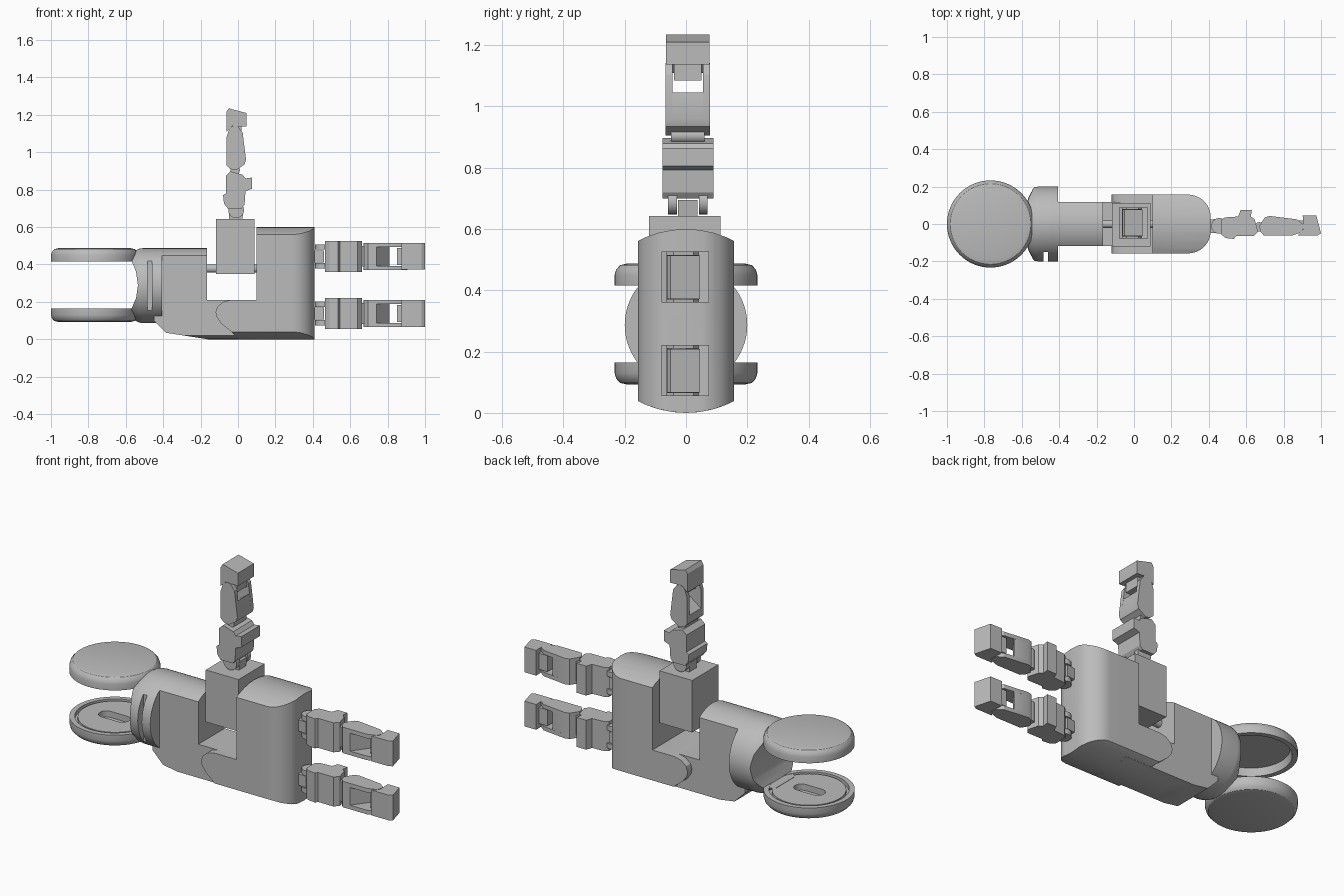
import bpy, bmesh, math
from mathutils import Matrix, Vector

cube = bpy.data.objects.get("Cube")
if cube:
    bpy.data.objects.remove(cube, do_unlink=True)

GREY = bpy.data.materials.new("light_grey")
GREY.use_nodes = True
GREY.diffuse_color = (0.5, 0.5, 0.5, 1)
GREY.node_tree.nodes["Principled BSDF"].inputs["Base Color"].default_value = (0.5, 0.5, 0.5, 1)
parts = []


def finish(name, bm):
    bmesh.ops.recalc_face_normals(bm, faces=bm.faces)
    mesh = bpy.data.meshes.new(name)
    bm.to_mesh(mesh)
    bm.free()
    mesh.materials.append(GREY)
    ob = bpy.data.objects.new(name, mesh)
    bpy.context.collection.objects.link(ob)
    parts.append(ob)
    return ob


# Extrude a 2D outline from lo to hi; order maps (u, v, depth) to xyz
def prism(name, pts, lo, hi, order="xzy"):
    bm = bmesh.new()
    axes = ["xyz".index(c) for c in order]
    verts = []
    for u, v in pts:
        co = Vector()
        for axis, value in zip(axes, (u, v, lo)):
            co[axis] = value
        verts.append(bm.verts.new(co))
    face = bm.faces.new(verts)
    top = bmesh.ops.extrude_face_region(bm, geom=[face])["geom"]
    step = Vector()
    step[axes[2]] = hi - lo
    bmesh.ops.translate(bm, vec=step, verts=[g for g in top if isinstance(g, bmesh.types.BMVert)])
    return finish(name, bm)


def box(name, x, y, z):
    return prism(name, [(x[0], z[0]), (x[1], z[0]), (x[1], z[1]), (x[0], z[1])], *y)


# Revolve a (radius, height) profile about z, then place it
def lathe(name, profile, matrix, steps=64):
    bm = bmesh.new()
    vs = [bm.verts.new((r, 0, h)) for r, h in profile]
    edges = [bm.edges.new(p) for p in zip(vs, vs[1:])]
    bmesh.ops.spin(bm, geom=vs + edges, cent=(0, 0, 0), axis=(0, 0, 1),
                   angle=math.tau, steps=steps, use_duplicate=False)
    bmesh.ops.remove_doubles(bm, verts=bm.verts, dist=1e-5)
    bmesh.ops.transform(bm, matrix=matrix, verts=bm.verts)
    return finish(name, bm)


# Apply a boolean and discard the tool
def combine(ob, tool, operation):
    mod = ob.modifiers.new("shape", "BOOLEAN")
    mod.operation, mod.object, mod.solver = operation, tool, "EXACT"
    deps = bpy.context.evaluated_depsgraph_get()
    mesh = bpy.data.meshes.new_from_object(ob.evaluated_get(deps))
    ob.modifiers.clear()
    ob.data = mesh
    parts.remove(tool)
    bpy.data.objects.remove(tool, do_unlink=True)


def arc(cx, cy, r, a, b, n=16):
    return [(cx + r * math.cos(math.radians(a + (b - a) * i / n)),
             cy + r * math.sin(math.radians(a + (b - a) * i / n))) for i in range(n + 1)]


# Palm: side outline trimmed by a domed section and a rounded plan
palm = prism("palm", [(0.1, 0.62), (0.41, 0.62), (0.41, -0.02), (0.03, -0.02), (-0.04, 0.045),
                      (-0.09, 0.085), (-0.115, 0.12), (-0.12, 0.145), (-0.11, 0.175),
                      (-0.08, 0.2), (-0.04, 0.21), (0.1, 0.21)], -0.157, 0.157)
combine(palm, prism("tool", arc(0, 0.26, 0.34, 28, 152) + arc(0, 0.34, 0.34, 208, 332),
                    -1, 1, "yzx"), "INTERSECT")
combine(palm, prism("tool", [(-0.3, -0.2), (-0.3, 0.2), (0.2, 0.2), (0.2, 0.157)]
                    + arc(0.29, 0.037, 0.12, 90, 10, 10) + arc(0.29, -0.037, 0.12, -10, -90, 10)
                    + [(0.2, -0.157), (0.2, -0.2)], -1, 1, "xyz"), "INTERSECT")

# Narrow forearm body with a domed top and a slanted underside
body = prism("wrist_body", [(-0.45, 0.1), (-0.385, 0.035), (-0.16, 0), (0.15, 0), (0.15, 0.21),
                            (-0.165, 0.21), (-0.165, 0.52), (-0.45, 0.52)], -0.117, 0.117)
combine(body, prism("tool", arc(0, 0.287, 0.2, 0, 180, 32) + arc(0, 0.34, 0.34, 216, 324),
                    -1, 1, "yzx"), "INTERSECT")

# Wrist collar with a hollow between the discs and a side slot
along_x = Matrix.Translation((0, 0, 0.287)) @ Matrix.Rotation(math.pi / 2, 4, "Y")
collar = lathe("wrist_collar", [(0, -0.62), (0.15, -0.62), (0.197, -0.53), (0.2, -0.51),
                                (0.2, -0.407), (0, -0.407)], along_x)
combine(collar, prism("tool", [(-0.7, 0.162), (-0.57, 0.162), (-0.545, 0.22), (-0.535, 0.29),
                               (-0.545, 0.36), (-0.57, 0.422), (-0.7, 0.422)], -0.3, 0.3), "DIFFERENCE")
combine(collar, box("tool", (-0.485, -0.46), (-0.3, -0.15), (0.15, 0.425)), "DIFFERENCE")

# Mounting discs: rounded outside, recessed inside
R = 0.233
rim = [(0, 0), (0.19, 0), (0.215, 0.006), (0.228, 0.02), (R, 0.038), (R, 0.072), (0.205, 0.072)]
lathe("upper_disc", rim + [(0.195, 0.03), (0, 0.03)],
      Matrix.Translation((-0.767, 0, 0.488)) @ Matrix.Rotation(math.pi, 4, "X"))
lower = lathe("lower_disc", rim + [(0.205, 0.05), (0.19, 0.05), (0.19, 0.068), (0, 0.068)],
              Matrix.Translation((-0.767, 0, 0.092)))
slot = arc(-0.72, 0, 0.04, -90, 90) + arc(-0.82, 0, 0.04, 90, 270)
combine(lower, prism("tool", slot, 0.125, 0.3, "xyz"), "DIFFERENCE")

# Thumb block on its pivot rod
box("thumb_block", (-0.117, 0.087), (-0.12, 0.112), (0.35, 0.643))
lathe("thumb_pivot_rod", [(0, -0.18), (0.022, -0.18), (0.022, 0.12), (0, 0.12)],
      Matrix.Translation((0, 0, 0.378)) @ Matrix.Rotation(math.pi / 2, 4, "Y"), 24)

# Finger outlines as (across, along)
KNUCKLE = [(-0.075, 0.085), (-0.08, 0.13), (-0.065, 0.14), (-0.065, 0.235), (-0.04, 0.258),
           (0.025, 0.24), (0.04, 0.22), (0.075, 0.225), (0.075, 0.165), (0.04, 0.152),
           (0.035, 0.08), (0.02, 0.06), (-0.055, 0.06)]
LINK = [(-0.062, 0.29), (-0.062, 0.44), (-0.045, 0.49), (-0.02, 0.502), (0.0, 0.498),
        (0.025, 0.465), (0.043, 0.32), (0.035, 0.295), (-0.01, 0.265), (-0.04, 0.27)]
CORE = [(-0.062, 0.29), (-0.062, 0.335), (0.032, 0.405), (0.043, 0.32), (0.035, 0.295),
        (-0.01, 0.265), (-0.04, 0.27)]
TIP = [(-0.062, 0.47), (-0.062, 0.575), (-0.05, 0.595), (0.045, 0.57), (0.045, 0.497), (-0.03, 0.5)]
TONGUE = [(-0.035, 0.445), (-0.035, 0.52), (0.02, 0.52), (0.02, 0.445)]


# Build one finger along z, then turn and place it
def finger(label, matrix):
    first = len(parts)
    hinge = arc(-0.01, 0.05, 0.042, 0, 360, 24)[:-1]
    prism(label + "_base_tongue", [(-0.045, -0.02), (0.02, -0.02), (0.03, 0.055), (-0.05, 0.055)],
          -0.032, 0.032)
    for side, a, b in (("left", 0.036, 0.064), ("right", -0.064, -0.036)):
        prism(f"{label}_{side}_hinge_lug", hinge, a, b)
    prism(label + "_knuckle", KNUCKLE, -0.083, 0.083)
    prism(label + "_knuckle_pin", arc(-0.015, 0.265, 0.025, 0, 360, 20)[:-1], -0.055, 0.055)
    for side, a, b in (("left", 0.05, 0.073), ("right", -0.073, -0.05)):
        prism(f"{label}_{side}_cheek", LINK, a, b)
    prism(label + "_link_core", CORE, -0.05, 0.05)
    prism(label + "_tip_tongue", TONGUE, -0.045, 0.045)
    prism(label + "_tip", TIP, -0.071, 0.071)
    for ob in parts[first:]:
        ob.data.transform(matrix)


# Local x, y, z become world y, z, x for the two sideways fingers
turn = Matrix(((0, 0, 1, 0), (1, 0, 0, 0), (0, 1, 0, 0), (0, 0, 0, 1)))
finger("thumb", Matrix.Translation((0, 0.006, 0.64)))
finger("upper_finger", Matrix.Translation((0.405, 0, 0.443)) @ turn)
finger("lower_finger", Matrix.Translation((0.405, 0, 0.138)) @ turn)

# Smooth curved surfaces, keep the machined edges crisp
bpy.ops.object.select_all(action="DESELECT")
for ob in parts:
    ob.select_set(True)
bpy.context.view_layer.objects.active = parts[0]
bpy.ops.object.shade_smooth_by_angle(angle=math.radians(30))
